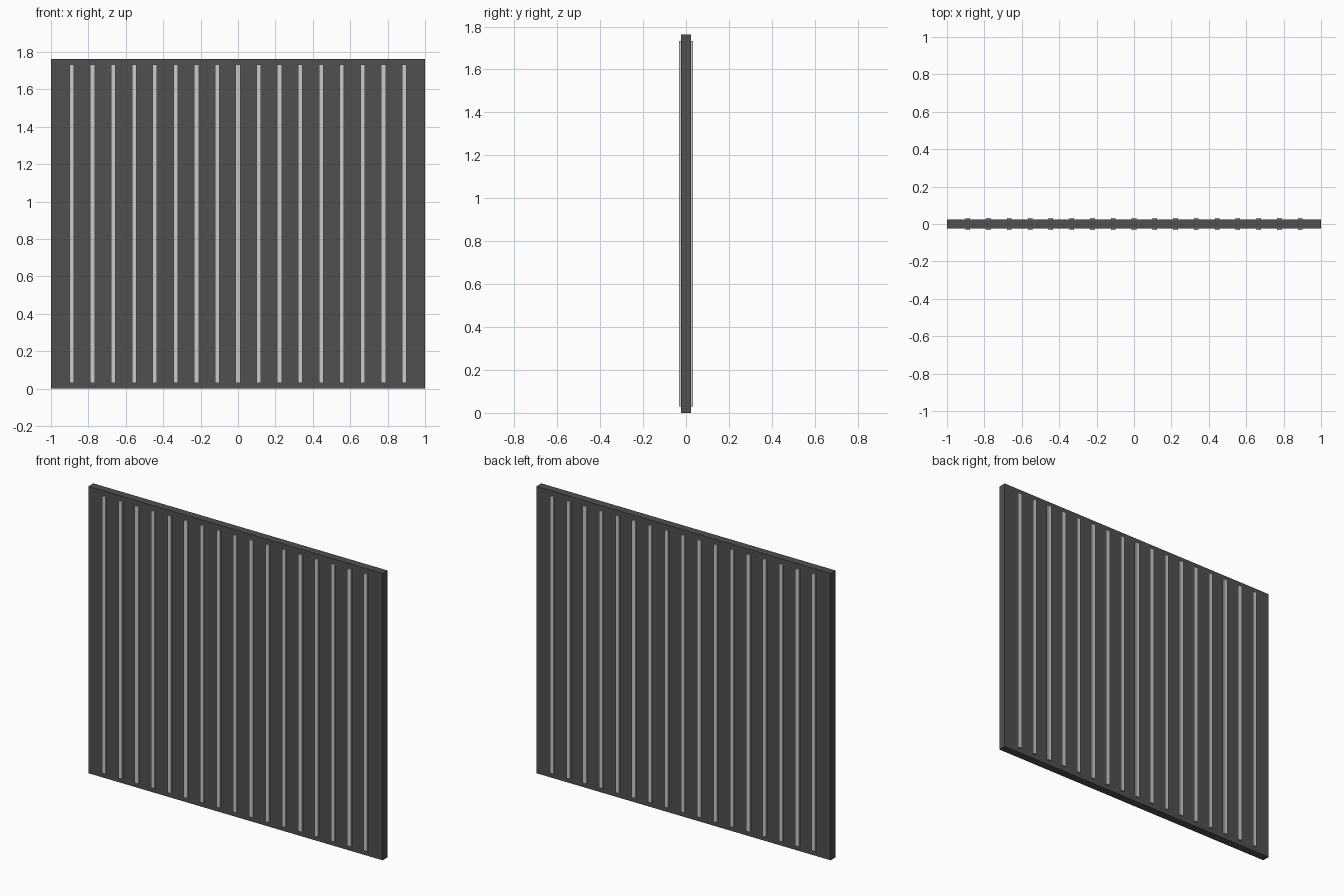
import bpy

if "Cube" in bpy.data.objects:
    bpy.data.objects.remove(bpy.data.objects["Cube"])

HEIGHT = 1.762


def box(name, size, centre, material=None):
    bpy.ops.mesh.primitive_cube_add(size=1, location=centre)
    ob = bpy.context.object
    ob.name = name
    ob.scale = size
    bpy.ops.object.transform_apply(location=False, rotation=False, scale=True)
    if material:
        ob.data.materials.append(material)
    return ob


dark = bpy.data.materials.new("dark_grey")
dark.diffuse_color = (0.08, 0.08, 0.08, 1)
dark.use_nodes = True
dark.node_tree.nodes["Principled BSDF"].inputs["Base Color"].default_value = dark.diffuse_color

# Flat dark slab
box("panel", (2, 0.048, HEIGHT), (0, 0, HEIGHT / 2), dark)

# Evenly spaced upright bars, standing proud of both faces
for i in range(-8, 9):
    box("upright_bar", (0.025, 0.066, 1.702), (i / 9, 0, HEIGHT / 2))
